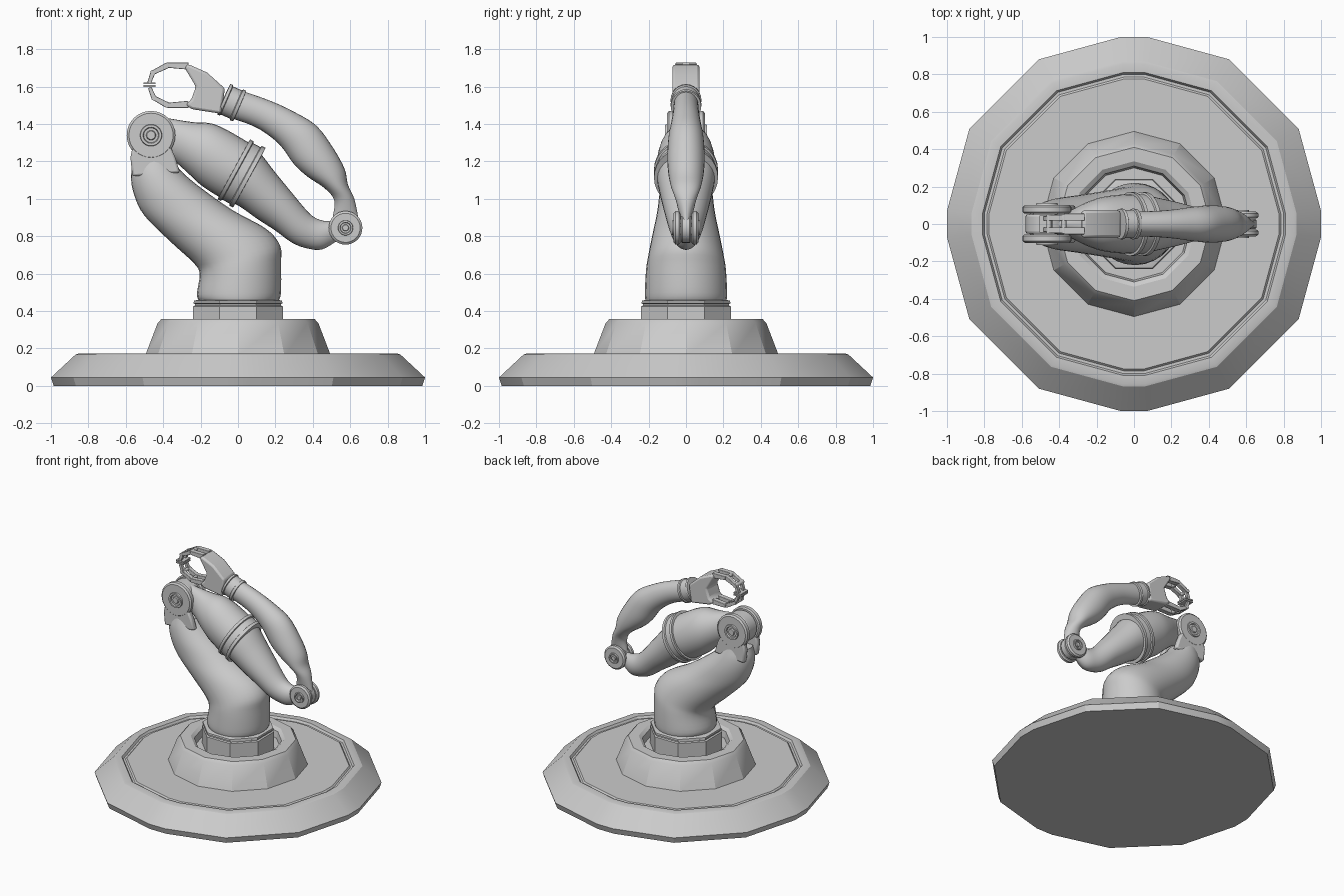
import bpy, bmesh, math
from mathutils import Vector

if "Cube" in bpy.data.objects:
    bpy.data.objects.remove(bpy.data.objects["Cube"])

Y = Vector((0, 1, 0))


def finish(name, bm, angle=35, bevel=0):
    bmesh.ops.recalc_face_normals(bm, faces=bm.faces)
    me = bpy.data.meshes.new(name)
    bm.to_mesh(me)
    bm.free()
    ob = bpy.data.objects.new(name, me)
    bpy.context.collection.objects.link(ob)
    if bevel:
        m = ob.modifiers.new("bevel", 'BEVEL')
        m.width, m.segments = bevel, 2
    bpy.ops.object.select_all(action='DESELECT')
    bpy.context.view_layer.objects.active = ob
    ob.select_set(True)
    bpy.ops.object.shade_smooth_by_angle(angle=math.radians(angle))
    return ob


def bridge(bm, rings, cap_start=True, cap_end=True):
    rings = [[bm.verts.new(p) for p in r] for r in rings]
    n = len(rings[0])
    for a, b in zip(rings, rings[1:]):
        for i in range(n):
            j = (i + 1) % n
            bm.faces.new((a[i], a[j], b[j], b[i]))
    if cap_start:
        bm.faces.new(rings[0])
    if cap_end:
        bm.faces.new(rings[-1])


def polygon(n, turn=0.0):
    return [(math.cos(2 * math.pi * (i + turn) / n), math.sin(2 * math.pi * (i + turn) / n))
            for i in range(n)]


def lathe(name, profile, shape, centre=(0, 0, 0), axis=(0, 0, 1), side=(1, 0, 0),
          squash=1.0, caps=(True, True), angle=25):
    """Sweep a (radius, height) profile round an axis using a unit outline shape."""
    c, ax, u = Vector(centre), Vector(axis).normalized(), Vector(side).normalized()
    v = ax.cross(u) * squash
    bm = bmesh.new()
    bridge(bm, [[c + ax * h + u * (x * r) + v * (y * r) for x, y in shape] for r, h in profile], *caps)
    return finish(name, bm, angle)


def limb(name, sections, steps=4, n=28):
    """Smooth oval loft; section = x,z of one edge, x,z of the other edge, half width."""
    s = [Vector(q) for q in sections]
    s = [2 * s[0] - s[1]] + s + [2 * s[-1] - s[-2]]
    dense = []
    for k in range(1, len(s) - 2):
        a, b, c, d = s[k - 1:k + 3]
        for i in range(steps):
            t = i / steps
            dense.append(0.5 * (2 * b + (c - a) * t + (2 * a - 5 * b + 4 * c - d) * t * t
                                + (3 * b - a - 3 * c + d) * t ** 3))
    dense.append(s[-2])
    rings = []
    for x1, z1, x2, z2, w in dense:
        p, q = Vector((x1, 0, z1)), Vector((x2, 0, z2))
        mid, half = (p + q) / 2, (p - q) / 2
        rings.append([mid + half * x + Y * (w * y) for x, y in polygon(n)])
    bm = bmesh.new()
    bridge(bm, rings)
    return finish(name, bm, 50)


def plate(name, outline, y0, y1, bevel=0.0):
    bm = bmesh.new()
    bridge(bm, [[(x, y, z) for x, z in outline] for y in (y0, y1)])
    return finish(name, bm, 30, bevel)


def joint(name, x, z, r, y0, y1):
    """Pair of round cheek discs with stepped hub rings, one on each side."""
    prof = [(r - .01, y0), (r, y0 + .008), (r, y1 - .014), (r - .012, y1 - .004), (r * .45, y1 - .004),
            (r * .43, y1 + .006), (r * .33, y1 + .006), (r * .30, y1 - .004), (r * .2, y1 - .004),
            (r * .17, y1 + .004)]
    for s, label in ((-1, "front"), (1, "back")):
        lathe(f"{name}_{label}", prof, polygon(32), (x, 0, z), (0, s, 0))


# Base: twelve-sided disc with its four axis corners clipped flat
base_shape = []
for k in range(4):
    for x, y in ((1, -.07), (1, .07), (.88, .51), (.51, .88)):
        for _ in range(k):
            x, y = -y, x
        base_shape.append((x, y))
lathe("base_plate", [(.985, 0), (1, .045), (.868, .168), (.855, .172), (.81, .172), (.80, .155),
                     (.785, .155), (.775, .165), (.3, .165)], base_shape, caps=(True, True))

# Pedestal cone with recessed top, and turntable collar
lathe("pedestal", [(.497, .16), (.43, .335), (.41, .357), (.335, .357), (.31, .34), (.30, .29), (.2, .29)],
      polygon(12), caps=(False, True))
lathe("turntable_collar", [(.26, .29), (.26, .425), (.248, .43), (.248, .438), (.257, .442), (.255, .455),
                           (.235, .46), (.2, .46)], polygon(8, .5), caps=(False, True))

# Lower arm with fork cheeks
limb("lower_arm", [
    (-.205, .45, .215, .45, .215), (-.22, .49, .23, .50, .22), (-.205, .60, .23, .65, .213),
    (-.24, .66, .225, .75, .20), (-.36, .77, .15, .84, .18), (-.50, .91, -.03, .94, .155),
    (-.555, 1.02, -.20, 1.06, .14), (-.572, 1.12, -.295, 1.14, .122), (-.555, 1.2, -.345, 1.2, .10)])
for s, label in ((-1, "front"), (1, "back")):
    plate(f"shoulder_fork_{label}", [(-.565, 1.12), (-.31, 1.14), (-.335, 1.22), (-.37, 1.3),
                                     (-.56, 1.3), (-.575, 1.22)], s * .055, s * .1, .012)
joint("shoulder_disc", -.465, 1.34, .13, .055, .105)

# Upper arm with its tongue and clamp band
lathe("shoulder_tongue", [(.11, -.05), (.115, -.04), (.115, .04), (.11, .05)], polygon(32),
      (-.465, 0, 1.34), (0, 1, 0))
limb("upper_arm", [
    (-.42, 1.44, -.45, 1.24, .05), (-.34, 1.425, -.36, 1.215, .07), (-.24, 1.41, -.27, 1.14, .115),
    (-.13, 1.40, -.20, 1.075, .145), (0, 1.335, -.10, 1.01, .158), (.10, 1.265, 0, .965, .155),
    (.20, 1.14, .10, .895, .135), (.29, 1.03, .20, .83, .113), (.37, .935, .29, .765, .09),
    (.42, .895, .37, .735, .073), (.48, .88, .45, .73, .058), (.54, .89, .53, .775, .03)])
band_axis = (.88, 0, -.48)
lathe("upper_arm_band", [(.14, -.05), (.182, -.048), (.182, -.028), (.172, -.024), (.172, .02),
                         (.182, .024), (.182, .046), (.14, .048)], polygon(32),
      (.02, 0, 1.135), band_axis, (.48, 0, .88), .94, (False, False))

# Elbow
joint("elbow_disc", .575, .845, .09, .03, .07)
lathe("elbow_tongue", [(.075, -.026), (.08, -.02), (.08, .02), (.075, .026)], polygon(32),
      (.575, 0, .845), (0, 1, 0))

# Forearm and wrist band
limb("forearm", [
    (.645, .89, .505, .89, .03), (.622, 1.0, .515, .99, .055), (.588, 1.075, .465, 1.055, .08),
    (.57, 1.16, .37, 1.12, .095), (.51, 1.27, .30, 1.185, .10), (.42, 1.39, .235, 1.275, .093),
    (.30, 1.465, .17, 1.335, .08), (.17, 1.525, .08, 1.39, .07), (0, 1.585, -.06, 1.44, .065)])
lathe("wrist_band", [(.06, -.05), (.088, -.048), (.09, -.03), (.082, -.026), (.082, .026),
                     (.09, .03), (.088, .045), (.05, .048)], polygon(24),
      (-.035, 0, 1.515), (-.92, 0, .4), (.4, 0, .92), .92, (False, True))

# Hand: faceted palm with a knuckle at the top and bottom corner
plate("palm", [(-.07, 1.59), (-.165, 1.675), (-.27, 1.722), (-.285, 1.70), (-.225, 1.60), (-.25, 1.53),
               (-.28, 1.505), (-.25, 1.48), (-.09, 1.455)], -.072, .072, .016)

# Gripper: jointed finger pairs above and below, with flat tip pads
fingers = {"upper": [(-.265, 1.71), (-.375, 1.715), (-.455, 1.675), (-.475, 1.62)],
           "lower": [(-.265, 1.505), (-.375, 1.50), (-.45, 1.54), (-.472, 1.595)]}
for label, path in fingers.items():
    for k, (p, q) in enumerate(zip(path, path[1:])):
        a, b = Vector(p), Vector(q)
        d = (b - a).normalized()
        nrm = Vector((-d.y, d.x))
        w0, w1 = .019 - .003 * k, .014 - .002 * k
        outline = [a + nrm * w0, b + nrm * w1, b - nrm * w1, a - nrm * w0]
        for s, side in ((-1, "front"), (1, "back")):
            plate(f"{label}_finger_{k}_{side}", outline, s * .018, s * (.055 - .006 * k), .003)
        if k:
            lathe(f"{label}_knuckle_{k}", [(.014, -.05), (.014, .05)], polygon(12),
                  (a.x, 0, a.y), (0, 1, 0))
for label, z in (("upper", 1.618), ("lower", 1.603)):
    plate(f"{label}_tip_pad", [(-.505, z - .005), (-.44, z - .005), (-.44, z + .005), (-.505, z + .005)],
          -.045, .045)
